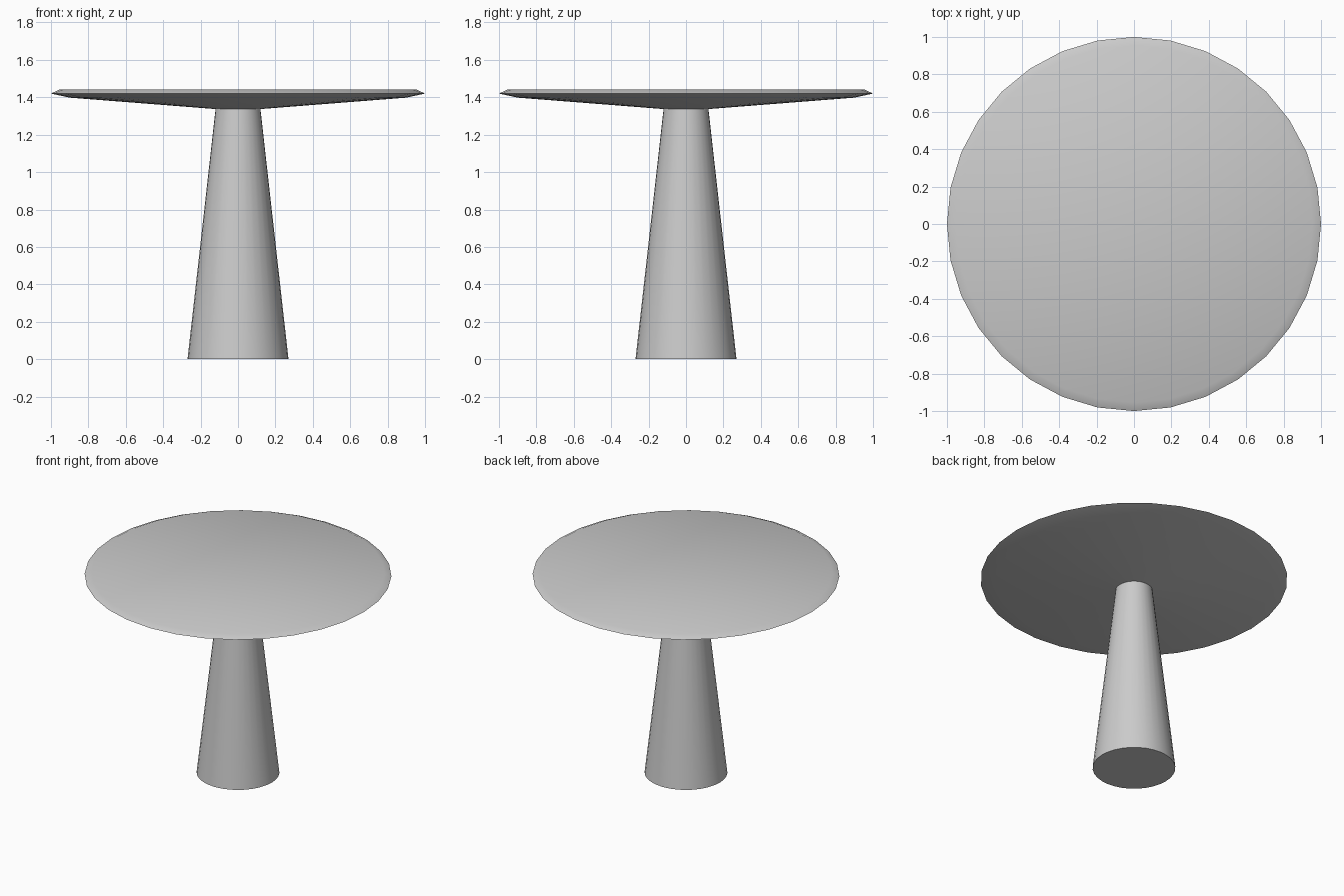
import bpy, bmesh, math

if "Cube" in bpy.data.objects:
    bpy.data.objects.remove(bpy.data.objects["Cube"])

SIDES = 32


def lathe(name, profile, cap_first=False):
    """Revolve (radius, z) points around z; optionally close the first ring."""
    bm = bmesh.new()
    rings = []
    for r, z in profile:
        rings.append([bm.verts.new((r * math.cos(2 * math.pi * i / SIDES),
                                    r * math.sin(2 * math.pi * i / SIDES), z))
                      for i in range(SIDES)])
    for a, b in zip(rings, rings[1:]):
        for i in range(SIDES):
            j = (i + 1) % SIDES
            bm.faces.new((a[i], a[j], b[j], b[i]))
    if cap_first:
        bm.faces.new(rings[0][::-1])
    bmesh.ops.recalc_face_normals(bm, faces=bm.faces)
    mesh = bpy.data.meshes.new(name)
    bm.to_mesh(mesh)
    bm.free()
    obj = bpy.data.objects.new(name, mesh)
    bpy.context.collection.objects.link(obj)
    bpy.ops.object.select_all(action='DESELECT')
    obj.select_set(True)
    bpy.context.view_layer.objects.active = obj
    bpy.ops.object.shade_smooth_by_angle(angle=math.radians(40))
    return obj


# Tapered pedestal with a closed foot, open where it meets the top
lathe("pedestal", [(0.27, 0), (0.12, 1.337)], cap_first=True)

# Thin round top: flat upper face, bevelled rim, shallow conical underside
lathe("tabletop", [(0.955, 1.441), (1.0, 1.42), (0.9, 1.398), (0.12, 1.337)],
      cap_first=True)
bpy.context.object.data.flip_normals() if bpy.context.object.data.polygons[-1].normal.z < 0 else None
